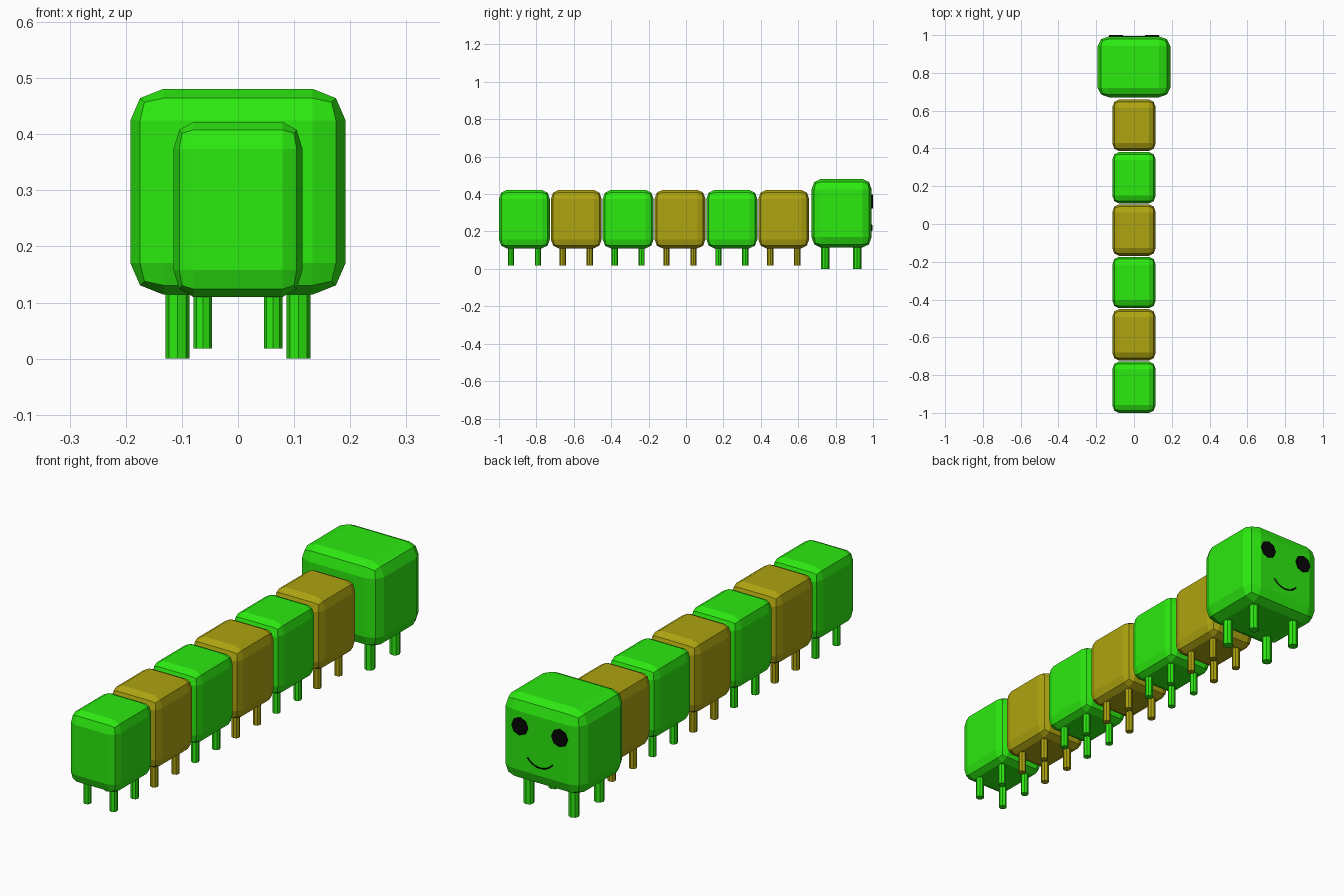
import bpy, bmesh, math
from mathutils import Matrix, Vector

if "Cube" in bpy.data.objects:
    bpy.data.objects.remove(bpy.data.objects["Cube"])


def material(name, rgb):
    m = bpy.data.materials.new(name)
    m.diffuse_color = (*rgb, 1)
    m.use_nodes = True
    m.node_tree.nodes["Principled BSDF"].inputs["Base Color"].default_value = m.diffuse_color
    return m


GREEN = material("green", (0.025, 0.82, 0.005))
OCHRE = material("ochre", (0.42, 0.37, 0.005))
BLACK = material("black", (0.002, 0.002, 0.002))


def finish(bm, name, mat):
    mesh = bpy.data.meshes.new(name)
    bm.to_mesh(mesh)
    bm.free()
    mesh.materials.append(mat)
    obj = bpy.data.objects.new(name, mesh)
    bpy.context.collection.objects.link(obj)
    return obj


def rounded_block(name, center, size, mat):
    # unit cube bevelled first, then stretched to size
    bm = bmesh.new()
    bmesh.ops.create_cube(bm, size=1)
    bmesh.ops.bevel(bm, geom=bm.edges[:], offset=0.155, segments=2,
                    profile=0.5, affect='EDGES')
    bmesh.ops.scale(bm, vec=size, verts=bm.verts)
    bmesh.ops.translate(bm, vec=center, verts=bm.verts)
    return finish(bm, name, mat)


def cylinder(name, center, radius, depth, mat, axis='Z'):
    bm = bmesh.new()
    rot = Matrix.Rotation(math.pi / 2, 4, 'X') if axis == 'Y' else Matrix()
    bmesh.ops.create_cone(bm, cap_ends=True, segments=8, radius1=radius,
                          radius2=radius, depth=depth,
                          matrix=Matrix.Translation(center) @ rot)
    return finish(bm, name, mat)


def legs(name, cy, dx, dy, radius, z0, z1, mat):
    for sx in (-1, 1):
        for sy in (-1, 1):
            cylinder(name, Vector((sx * dx, cy + sy * dy, (z0 + z1) / 2)),
                     radius, z1 - z0, mat)


# body segments, alternating colours from the tail forward
for i in range(6):
    cy = -0.864 + i * 0.2773
    mat = OCHRE if i % 2 else GREEN
    rounded_block("body_segment", (0, cy, 0.266), (0.23, 0.272, 0.312), mat)
    legs("body_leg", cy, 0.0625, 0.072, 0.0165, 0.018, 0.14, mat)

# head
rounded_block("head", (0, 0.832, 0.2975), (0.384, 0.322, 0.367), GREEN)
legs("head_leg", 0.83, 0.1075, 0.0855, 0.0215, 0.0, 0.15, GREEN)

# eyes
for sx in (-1, 1):
    cylinder("eye", Vector((sx * 0.095, 0.992, 0.361)), 0.038, 0.016, BLACK, 'Y')

# smiling mouth: thin tube along an arc
curve = bpy.data.curves.new("mouth", 'CURVE')
curve.dimensions = '3D'
curve.bevel_depth = 0.003
curve.bevel_resolution = 1
curve.use_fill_caps = True
curve.materials.append(BLACK)
spline = curve.splines.new('POLY')
spline.points.add(10)
for i, p in enumerate(spline.points):
    a = math.radians(-53 + 106 * i / 10)
    p.co = (0.075 * math.sin(a), 0.993, 0.28 - 0.075 * math.cos(a), 1)
bpy.context.collection.objects.link(bpy.data.objects.new("mouth", curve))
